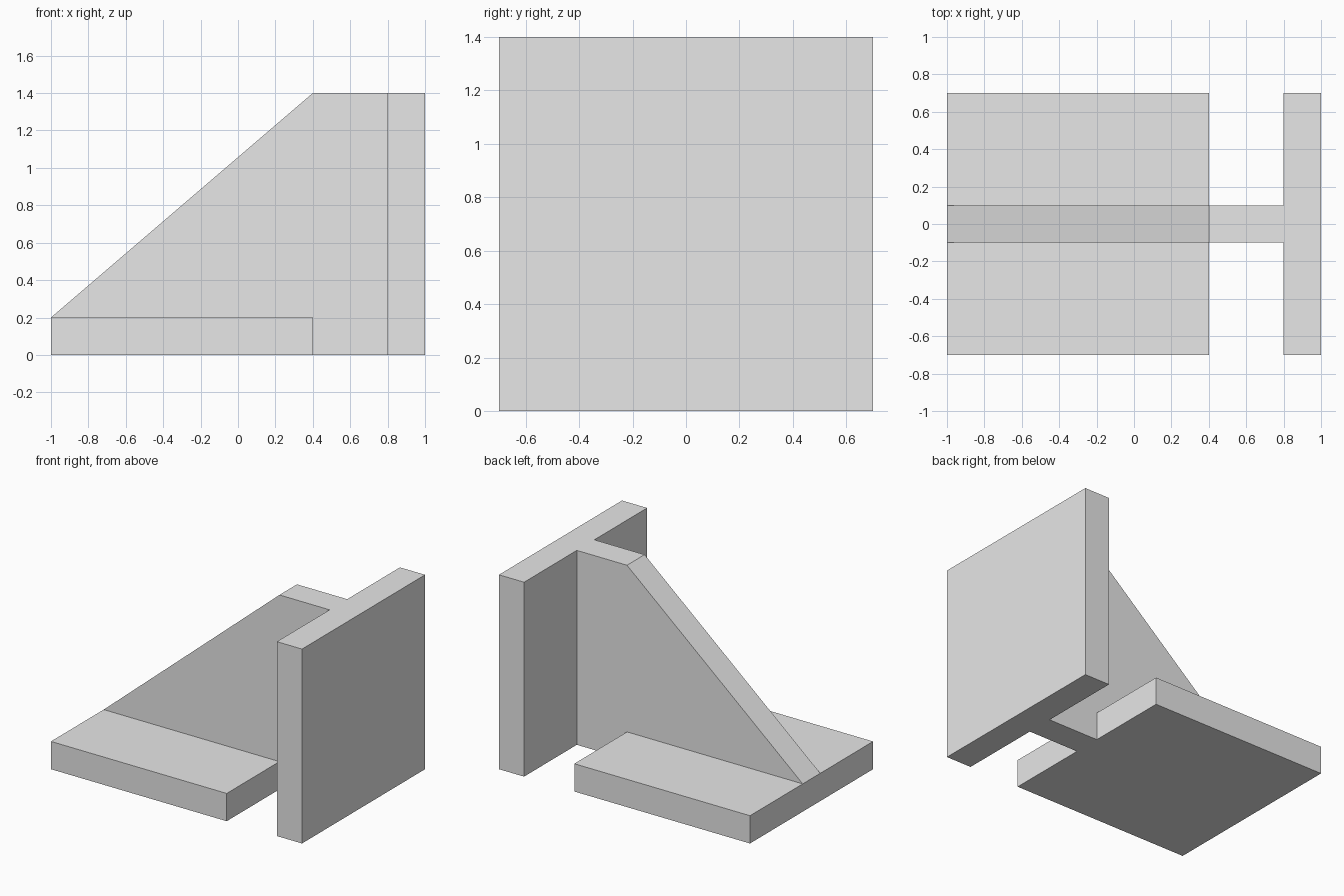
import bpy
import bmesh

if "Cube" in bpy.data.objects:
    bpy.data.objects.remove(bpy.data.objects["Cube"], do_unlink=True)

# Single grey finish
GREY = (0.8, 0.8, 0.8, 1.0)
grey = bpy.data.materials.new("plain_grey")
grey.use_nodes = True
grey.diffuse_color = GREY
grey.node_tree.nodes["Principled BSDF"].inputs["Base Color"].default_value = GREY


def extrude_profile(name, profile, half_width):
    """Extrude an XZ outline symmetrically along Y."""
    bm = bmesh.new()
    face = bm.faces.new([bm.verts.new((x, -half_width, z)) for x, z in profile])
    result = bmesh.ops.extrude_face_region(bm, geom=[face])
    moved = [v for v in result["geom"] if isinstance(v, bmesh.types.BMVert)]
    bmesh.ops.translate(bm, verts=moved, vec=(0, 2 * half_width, 0))
    bmesh.ops.recalc_face_normals(bm, faces=bm.faces)
    mesh = bpy.data.meshes.new(name)
    bm.to_mesh(mesh)
    bm.free()
    mesh.materials.append(grey)
    obj = bpy.data.objects.new(name, mesh)
    bpy.context.collection.objects.link(obj)
    return obj


def rectangle(x0, x1, z0, z1):
    return [(x0, z0), (x1, z0), (x1, z1), (x0, z1)]


# Horizontal base plate and upright plate
extrude_profile("base_plate", rectangle(-1, 0.4, 0, 0.2), 0.7)
extrude_profile("upright_plate", rectangle(0.8, 1, 0, 1.4), 0.7)

# Sloped central web, resting on the base and joining the upright
web = [(-1, 0.2), (0.4, 0.2), (0.4, 0), (0.8, 0), (0.8, 1.4), (0.4, 1.4)]
extrude_profile("central_web", web, 0.1)
